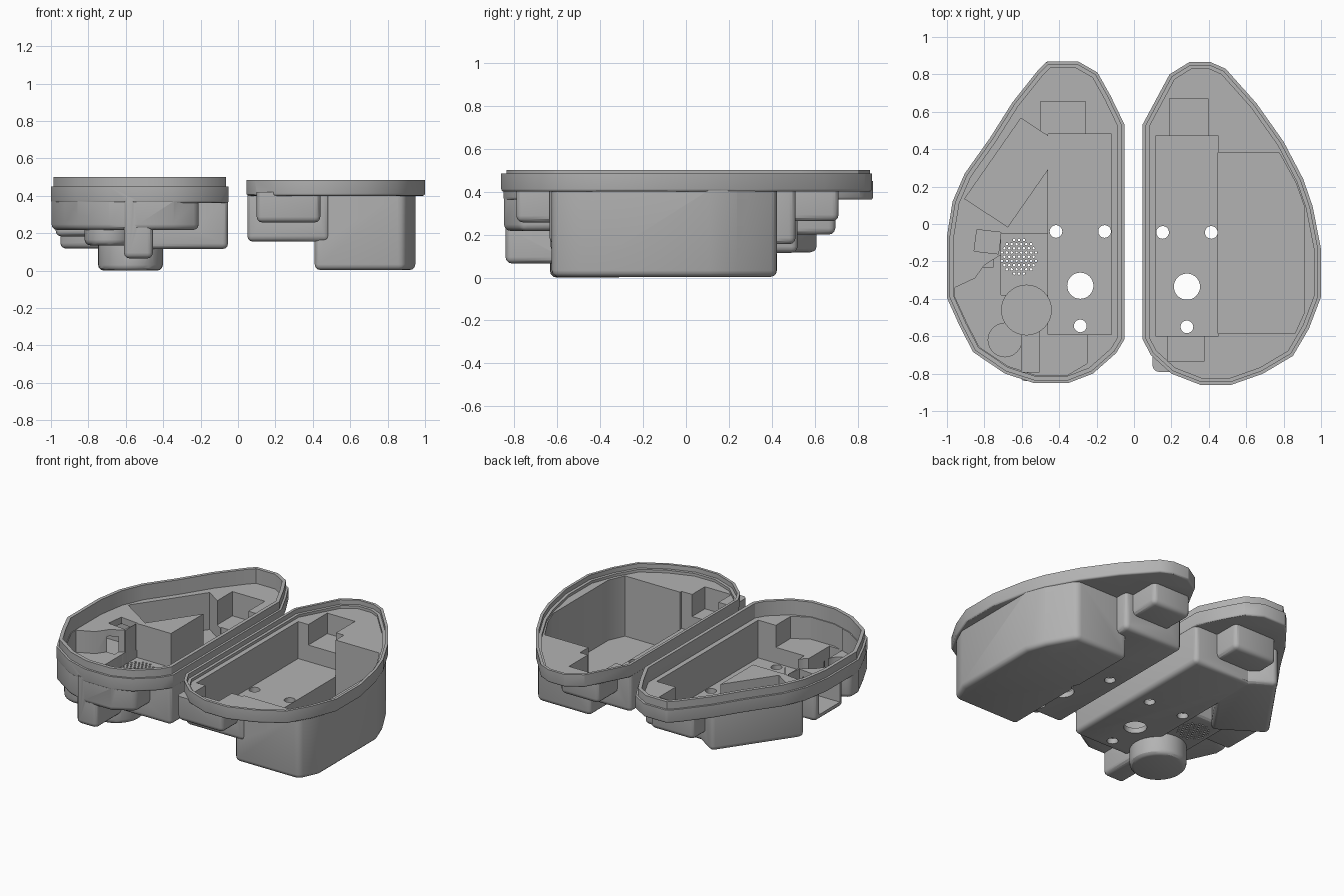
import bpy, bmesh, math
from mathutils import Vector

if "Cube" in bpy.data.objects:
    bpy.data.objects.remove(bpy.data.objects["Cube"])

grey = bpy.data.materials.new("plain grey")
grey.use_nodes = True
grey.diffuse_color = (0.45, 0.45, 0.45, 1)
grey.node_tree.nodes["Principled BSDF"].inputs["Base Color"].default_value = (0.45, 0.45, 0.45, 1)


def ccw(pts):
    area = sum(a[0] * b[1] - b[0] * a[1] for a, b in zip(pts, pts[1:] + pts[:1]))
    return pts if area > 0 else pts[::-1]


def grow(pts, d):
    """Move every edge of a polygon outwards by d."""
    p = [Vector(q) for q in ccw(pts)]
    out = []
    for i, q in enumerate(p):
        a, b = (q - p[i - 1]).normalized(), (p[(i + 1) % len(p)] - q).normalized()
        na, nb = Vector((a.y, -a.x)), Vector((b.y, -b.x))
        out.append(tuple(q + (na + nb) * d / (1 + na.dot(nb))))
    return out


def rect(x0, x1, y0, y1):
    return [(x0, y0), (x1, y0), (x1, y1), (x0, y1)]


def circle(x, y, r, n=32):
    return [(x + r * math.cos(t * math.tau / n), y + r * math.sin(t * math.tau / n)) for t in range(n)]


def prism(name, polys, z0, z1, soft=0):
    """Upright prisms; soft rounds the bottom and the sharp upright edges."""
    bm = bmesh.new()
    for pts in polys:
        pts = ccw(pts)
        lo = [bm.verts.new((x, y, z0)) for x, y in pts]
        hi = [bm.verts.new((x, y, z1)) for x, y in pts]
        bm.faces.new(lo[::-1])
        bm.faces.new(hi)
        for i in range(len(pts)):
            j = (i + 1) % len(pts)
            bm.faces.new((lo[i], lo[j], hi[j], hi[i]))
    if soft:
        bm.normal_update()
        edges = [e for e in bm.edges if e.calc_face_angle() > 0.6
                 and min(v.co.z for v in e.verts) < z0 + 0.001]
        bmesh.ops.bevel(bm, geom=edges, offset=soft, segments=3, profile=0.5,
                        affect='EDGES', clamp_overlap=True)
    me = bpy.data.meshes.new(name)
    bm.to_mesh(me)
    bm.free()
    me.materials.append(grey)
    ob = bpy.data.objects.new(name, me)
    bpy.context.collection.objects.link(ob)
    return ob


def carve(name, base, adds, cuts):
    """Join the solid blocks, cut the hollows, and keep the plain mesh."""
    base.name = name
    for op, helpers in (('UNION', adds), ('DIFFERENCE', cuts)):
        for h in helpers:
            h.hide_render = True
            m = base.modifiers.new(h.name, 'BOOLEAN')
            m.operation, m.solver, m.object = op, 'EXACT', h
    bpy.context.view_layer.update()
    me = bpy.data.meshes.new_from_object(base.evaluated_get(bpy.context.evaluated_depsgraph_get()))
    base.modifiers.clear()
    base.data = me
    me.name = name
    for h in adds + cuts:
        bpy.data.objects.remove(h)
    bpy.ops.object.select_all(action='DESELECT')
    base.select_set(True)
    bpy.context.view_layer.objects.active = base
    bpy.ops.object.shade_smooth_by_angle(angle=math.radians(30))


def blocks_and_hollows(pockets, top):
    """Each pocket: inner shape, floor height, underside height, outer shape."""
    adds, cuts = [], []
    for inner, floor, under, outer in pockets:
        adds.append(prism("block", [outer or grow(inner, 0.04)], under, top, 0.03))
        cuts.append(prism("hollow", [inner], floor, 0.7))
    return adds, cuts


def screw_holes(x, y):
    return prism("holes", [circle(x - 0.13, y, 0.034, 20), circle(x + 0.13, y, 0.034, 20),
                           circle(x, y - 0.29, 0.07), circle(x, y - 0.505, 0.034, 20)], -0.1, 0.3)


# Right tray: deep battery box beside a shallow board bay
right_outline = [(.045, .53), (.19, .8), (.295, .865), (.41, .865), (.49, .83), (.655, .645),
                 (.8, .44), (.905, .24), (.955, .095), (1, -.135), (1, -.39), (.935, -.56),
                 (.85, -.705), (.69, -.8), (.52, -.86), (.355, -.86), (.2, -.8), (.09, -.7), (.045, -.615)]
deep_box = [(.45, -.585), (.86, -.585), (.908, -.48), (.908, .1), (.865, .22), (.775, .383), (.45, .383)]
adds, cuts = blocks_and_hollows([
    (rect(.115, .453, -.6, .47), .19, .155, rect(.05, .49, -.635, .51)),
    (deep_box, .035, .003, None),
    (rect(.19, .395, .44, .67), .3, .262, None),
    (rect(.18, .375, -.735, -.57), .29, .257, rect(.1, .44, -.79, -.55)),
], .42)
cuts += [prism("shelf", [grow(right_outline, -.037)], .437, .7),
         prism("rim_step", [grow(right_outline, -.018)], .455, .7),
         screw_holes(.283, -.045)]
carve("right_tray", prism("rim", [right_outline], .4, .485, .012), adds, cuts)

# Left tray: board bay, slanted cell bay, speaker, round motor well, port and wire bays
left_outline = [(-.465, .87), (-.3, .87), (-.195, .81), (-.125, .685), (-.05, .53), (-.05, -.615),
                (-.095, -.69), (-.22, -.8), (-.35, -.85), (-.535, -.85), (-.69, -.8), (-.86, -.685),
                (-.93, -.55), (-1, -.395), (-1, -.065), (-.97, .12), (-.905, .27), (-.77, .46),
                (-.65, .65), (-.515, .82)]
front_bay = [(-.25, -.56), (-.25, -.745), (-.355, -.807), (-.528, -.807), (-.672, -.76), (-.827, -.657),
             (-.89, -.535), (-.957, -.39), (-.957, -.34), (-.85, -.29), (-.8, -.22), (-.72, -.17), (-.5, -.2)]
slanted_bay = [(-.605, .565), (-.905, .135), (-.675, -.015), (-.375, .415)]
adds, cuts = blocks_and_hollows([
    (rect(-.46, -.12, -.59, .48), .15, .115, rect(-.5, -.053, -.63, .52)),
    (slanted_bay, .155, .117, None),
    (rect(-.5, -.26, .45, .655), .24, .2, None),
    (front_bay, .255, .217, None),
    (rect(-.712, -.43, -.38, -.05), .175, .14, None),
    (circle(-.575, -.46, .133), .035, 0, None),
    (rect(-.602, -.505, -.79, -.55), .1, .065, rect(-.61, -.455, -.84, -.55)),
    (circle(-.69, -.62, .09, 24), .17, .135, None),
    ([(-.84, -.03), (-.71, -.045), (-.725, -.16), (-.855, -.145)], .222, .183, rect(-.975, -.69, -.27, .03)),
], .385)
grille = [circle(-.615 + (i + (j % 2) / 2) * .026, -.175 + j * .0225, .007, 8)
          for i in range(-5, 6) for j in range(-5, 6)
          if math.hypot((i + (j % 2) / 2) * .026, j * .0225) < .1]
cuts += [prism("shelf", [grow(left_outline, -.037)], .402, .7),
         prism("port_tunnel", [rect(-1.1, -.75, -.23, -.01)], .221, .358),
         prism("grille", grille, .05, .25),
         screw_holes(-.287, -.04)]
adds.append(prism("lip", [grow(left_outline, -.014)], .43, .5))
carve("left_tray", prism("rim", [left_outline], .362, .45, .012), adds, cuts)
